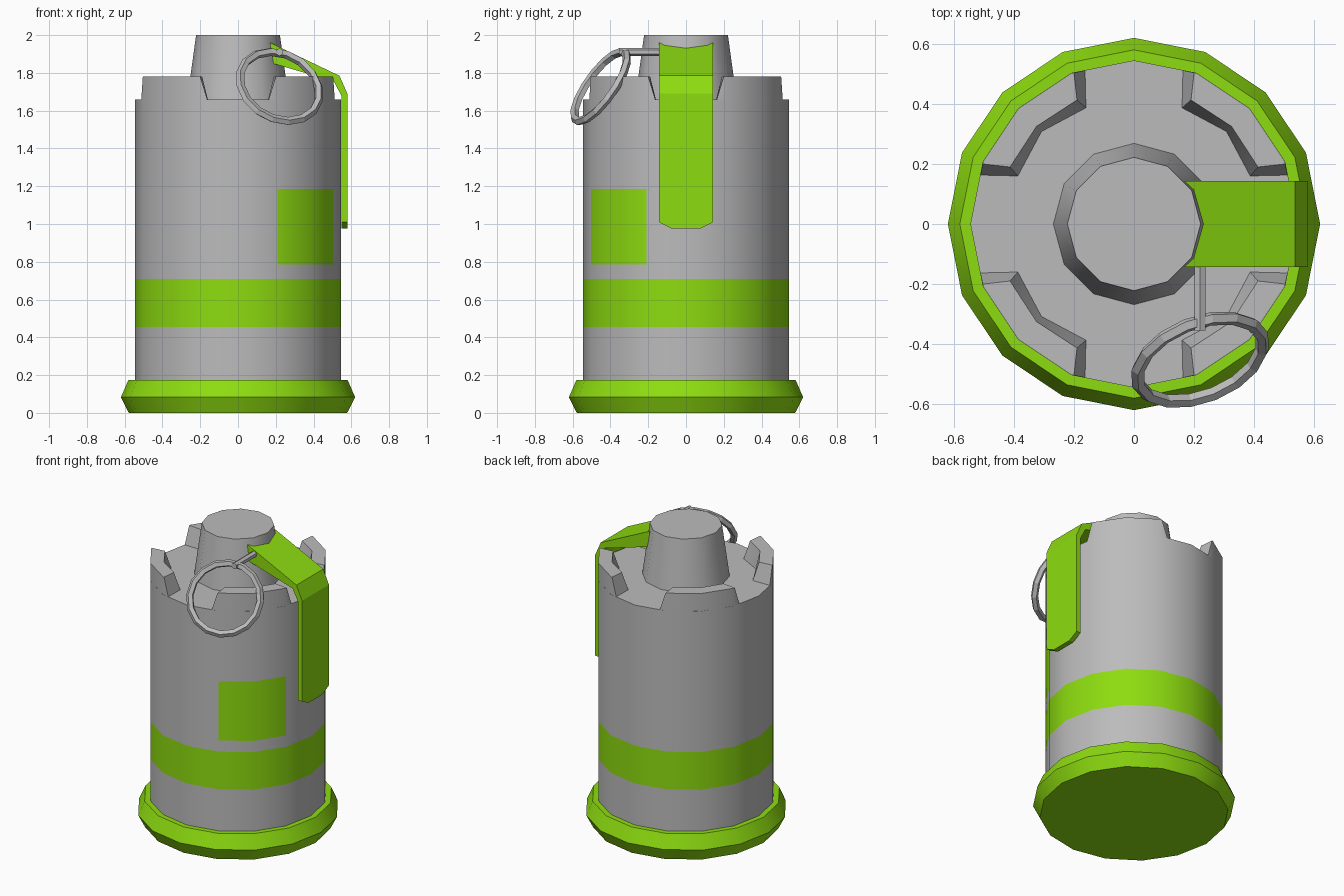
import bpy, bmesh, math
from mathutils import Vector

if "Cube" in bpy.data.objects:
    bpy.data.objects.remove(bpy.data.objects["Cube"])

green = bpy.data.materials.new("green")
green.diffuse_color = (0.27, 0.72, 0.005, 1)
green.use_nodes = True
green.node_tree.nodes["Principled BSDF"].inputs["Base Color"].default_value = green.diffuse_color
grey = bpy.data.materials.new("grey")
grey.diffuse_color = (0.5, 0.5, 0.5, 1)
grey.use_nodes = True
grey.node_tree.nodes["Principled BSDF"].inputs["Base Color"].default_value = grey.diffuse_color


def finish(name, bm, mats, smooth=None):
    bmesh.ops.recalc_face_normals(bm, faces=bm.faces)
    me = bpy.data.meshes.new(name)
    bm.to_mesh(me)
    bm.free()
    ob = bpy.data.objects.new(name, me)
    bpy.context.collection.objects.link(ob)
    for m in mats:
        me.materials.append(m)
    if smooth:
        bpy.ops.object.select_all(action='DESELECT')
        ob.select_set(True)
        bpy.context.view_layer.objects.active = ob
        bpy.ops.object.shade_smooth_by_angle(angle=math.radians(smooth))
    return ob


def lathe(name, profile, sides, mats, is_green=lambda level, side: False):
    """Revolve (radius, z) rings and close both ends."""
    bm = bmesh.new()
    rings = [[bm.verts.new((r * math.cos(2 * math.pi * i / sides),
                            r * math.sin(2 * math.pi * i / sides), z))
              for i in range(sides)] for r, z in profile]
    for k in range(len(rings) - 1):
        for i in range(sides):
            j = (i + 1) % sides
            f = bm.faces.new((rings[k][i], rings[k][j], rings[k + 1][j], rings[k + 1][i]))
            f.material_index = int(is_green(k, i))
    bm.faces.new(rings[0]).material_index = int(is_green(0, 0))
    bm.faces.new(rings[-1])
    return finish(name, bm, mats, 35)


# Body: flared base, green band and a two-facet green label patch
R = 0.545
lathe("canister_body",
      [(0.578, 0), (0.62, 0.083), (0.58, 0.175), (R, 0.175), (R, 0.455),
       (R, 0.71), (R, 0.785), (R, 1.185), (R, 1.66)],
      16, [grey, green],
      lambda k, i: k in (0, 1, 2, 4) or (k == 6 and i in (13, 14)))

# Tapered fuse cap
lathe("fuse_cap", [(0.27, 1.65), (0.222, 2.0)], 12, [grey])

# Four raised crown blocks around the rim
bottom = [(0.163, 0.512), (0.208, 0.503), (0.385, 0.385), (0.503, 0.208),
          (0.512, 0.163), (0.387, 0.16), (0.308, 0.308), (0.16, 0.387)]
top = [(0.2, 0.504), (0.208, 0.503), (0.385, 0.385), (0.503, 0.208),
       (0.504, 0.2), (0.413, 0.19), (0.325, 0.325), (0.19, 0.413)]
bm = bmesh.new()
for sx, sy in ((1, 1), (-1, 1), (-1, -1), (1, -1)):
    lo = [bm.verts.new((sx * x, sy * y, 1.66)) for x, y in bottom]
    hi = [bm.verts.new((sx * x, sy * y, 1.78)) for x, y in top]
    for i in range(8):
        j = (i + 1) % 8
        bm.faces.new((lo[i], lo[j], hi[j], hi[i]))
    bm.faces.new(hi)
    bm.faces.new(lo)
finish("crown_blocks", bm, [grey], 30)

# Safety lever: (outer x, outer z, inner x, inner z, half width) stations
stations = [(0.17, 1.96, 0.185, 1.85, 0.143), (0.537, 1.785, 0.507, 1.755, 0.143),
            (0.579, 1.69, 0.547, 1.68, 0.143), (0.579, 1.01, 0.547, 1.01, 0.143),
            (0.579, 0.975, 0.547, 0.975, 0.075)]
bm = bmesh.new()
loops = [[bm.verts.new(p) for p in ((ox, -w, oz), (ox, w, oz), (ix, w, iz), (ix, -w, iz))]
         for ox, oz, ix, iz, w in stations]
for a, b in zip(loops, loops[1:]):
    for i in range(4):
        j = (i + 1) % 4
        bm.faces.new((a[i], a[j], b[j], b[i]))
bm.faces.new(loops[0])
bm.faces.new(loops[-1])
finish("safety_lever", bm, [green])

# Pin shaft
bpy.ops.mesh.primitive_cylinder_add(vertices=6, radius=0.021, depth=0.25,
                                    location=(0.22, -0.23, 1.91),
                                    rotation=(math.pi / 2, 0, 0))
pin = bpy.context.object
pin.name = "pin_shaft"
pin.data.materials.append(grey)

# Tilted pull ring
bpy.ops.mesh.primitive_torus_add(major_segments=16, minor_segments=5,
                                 major_radius=0.221, minor_radius=0.023,
                                 location=(0.22, -0.452, 1.728))
ring = bpy.context.object
ring.name = "pull_ring"
ring.rotation_euler = Vector((0.31, -0.775, 0.553)).to_track_quat('Z', 'Y').to_euler()
ring.data.materials.append(grey)
